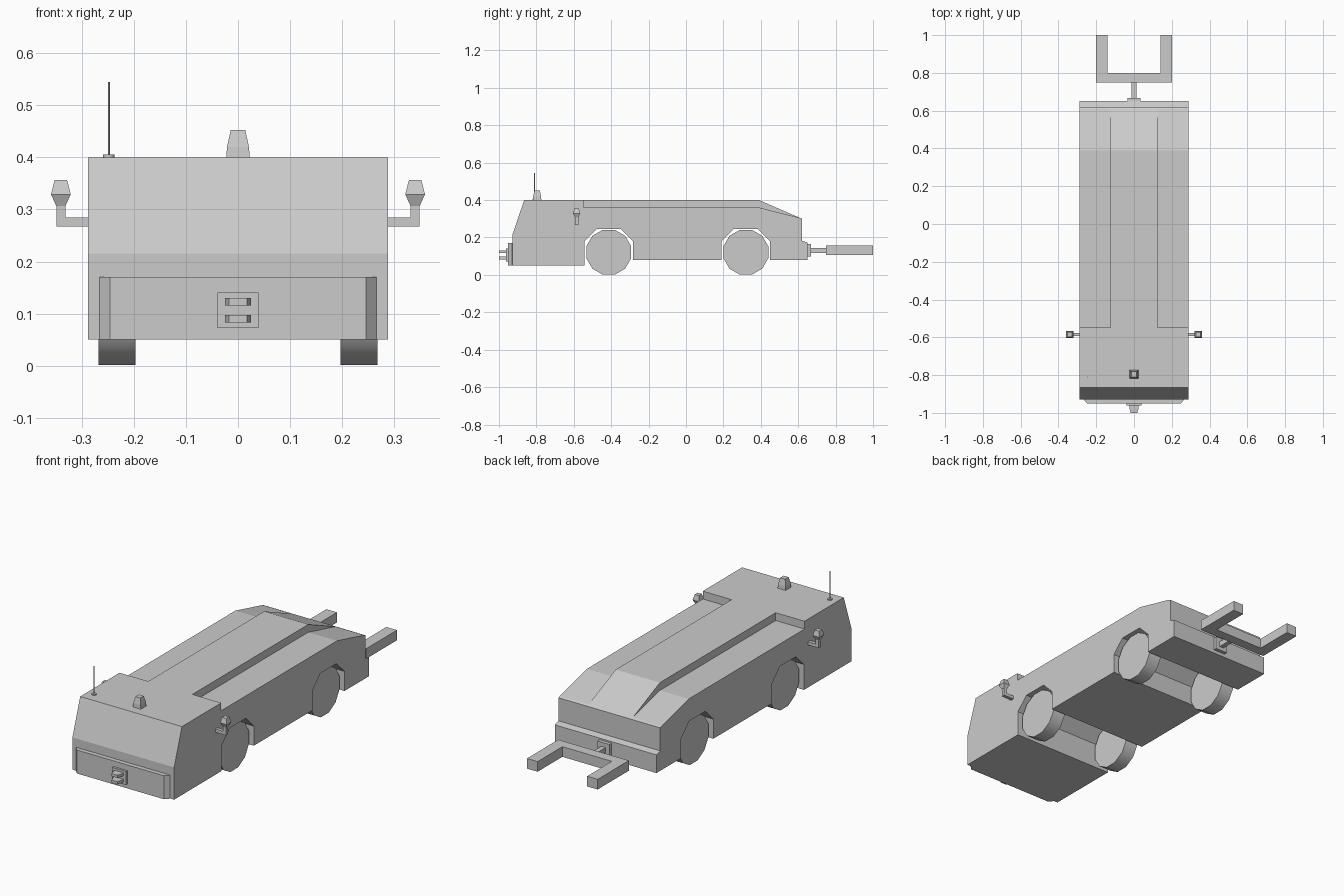
import bpy, bmesh, math
from mathutils import Matrix

cube = bpy.data.objects.get("Cube")
if cube:
    bpy.data.objects.remove(cube, do_unlink=True)

grey = bpy.data.materials.new("light grey")
grey.use_nodes = True
COLOUR = (0.6, 0.6, 0.6, 1)
grey.diffuse_color = COLOUR
grey.node_tree.nodes["Principled BSDF"].inputs["Base Color"].default_value = COLOUR


def finish(name, bm):
    bmesh.ops.recalc_face_normals(bm, faces=bm.faces)
    mesh = bpy.data.meshes.new(name)
    bm.to_mesh(mesh)
    bm.free()
    mesh.materials.append(grey)
    ob = bpy.data.objects.new(name, mesh)
    bpy.context.collection.objects.link(ob)
    return ob


def loft(name, rings):
    """Closed solid through rings of equal point count."""
    bm = bmesh.new()
    loops = [[bm.verts.new(p) for p in ring] for ring in rings]
    n = len(loops[0])
    for a, b in zip(loops, loops[1:]):
        for i in range(n):
            bm.faces.new((a[i], a[(i + 1) % n], b[(i + 1) % n], b[i]))
    bm.faces.new(loops[0])
    bm.faces.new(loops[-1])
    return finish(name, bm)


def side_prism(name, profile, x0, x1):
    return loft(name, [[(x, y, z) for y, z in profile] for x in (x0, x1)])


def plan_prism(name, outline, z0, z1):
    return loft(name, [[(x, y, z) for x, y in outline] for z in (z0, z1)])


def box(name, x0, x1, y0, y1, z0, z1):
    return plan_prism(name, [(x0, y0), (x1, y0), (x1, y1), (x0, y1)], z0, z1)


def square_stack(name, cx, cy, levels):
    """Stacked square sections given as (half width, height)."""
    return loft(name, [[(cx + sx * r, cy + sy * r, z)
                        for sx, sy in ((-1, -1), (1, -1), (1, 1), (-1, 1))]
                       for r, z in levels])


def cylinder(name, radius, depth, sides, matrix):
    bm = bmesh.new()
    bmesh.ops.create_cone(bm, cap_ends=True, segments=sides, radius1=radius,
                          radius2=radius, depth=depth, matrix=matrix)
    ob = finish(name, bm)
    bpy.ops.object.select_all(action='DESELECT')
    ob.select_set(True)
    bpy.context.view_layer.objects.active = ob
    bpy.ops.object.shade_smooth_by_angle(angle=math.radians(40))
    return ob


AXLES = (-0.413, 0.32)


def arch(y, z_in, z_out):
    return [(y - 0.13, z_in), (y - 0.13, 0.18), (y - 0.065, 0.245),
            (y + 0.065, 0.245), (y + 0.13, 0.18), (y + 0.13, z_out)]


# Hull with wheel channels running across the full width
hull = [(-0.928, 0.05)] + arch(AXLES[0], 0.05, 0.08) + arch(AXLES[1], 0.08, 0.08)
hull += [(0.65, 0.08), (0.65, 0.173), (0.62, 0.182), (0.62, 0.30),
         (0.39, 0.40), (-0.865, 0.40), (-0.928, 0.215)]
body = side_prism("body", hull, -0.288, 0.288)

# Lowered side decks on either side of the central engine cover
deck = [(-0.547, 0.36), (0.39, 0.36), (0.625, 0.301), (0.7, 0.301),
        (0.7, 0.5), (-0.547, 0.5)]
for s in (-1, 1):
    cutter = side_prism("deck_cutter", deck, s * 0.125, s * 0.4)
    cutter.hide_render = True
    mod = body.modifiers.new("deck", 'BOOLEAN')
    mod.operation = 'DIFFERENCE'
    mod.solver = 'EXACT'
    mod.object = cutter
    bpy.ops.object.select_all(action='DESELECT')
    bpy.context.view_layer.objects.active = body
    body.select_set(True)
    bpy.ops.object.modifier_apply(modifier=mod.name)
    bpy.data.objects.remove(cutter, do_unlink=True)

# Wheels
for y, place in zip(AXLES, ("front", "rear")):
    for s, side in ((-1, "right"), (1, "left")):
        m = (Matrix.Translation((s * 0.232, y, 0.121)) @ Matrix.Rotation(math.pi / 2, 4, 'Y')
             @ Matrix.Rotation(math.pi / 12, 4, 'Z'))
        cylinder(f"{place}_{side}_wheel", 0.124, 0.071, 12, m)

# Chamfered front bumper
plan_prism("front_bumper", [(-0.266, -0.92), (-0.266, -0.93), (-0.246, -0.951),
                            (0.246, -0.951), (0.266, -0.93), (0.266, -0.92)], 0.05, 0.17)

# Front coupling: plate and two tapered jaws
box("front_coupling_plate", -0.039, 0.039, -0.962, -0.945, 0.072, 0.141)
for z, place in ((0.09, "lower"), (0.123, "upper")):
    plan_prism(f"{place}_coupling_jaw", [(-0.025, -0.955), (-0.025, -0.972), (-0.017, -1.0),
                                         (0.017, -1.0), (0.025, -0.972), (0.025, -0.955)],
               z - 0.007, z + 0.007)

# Rear tow fork
box("rear_coupling_plate", -0.034, 0.034, 0.645, 0.668, 0.098, 0.165)
box("tow_bar", -0.012, 0.012, 0.66, 0.755, 0.117, 0.144)
plan_prism("tow_fork", [(-0.2, 0.748), (0.2, 0.748), (0.2, 1.0), (0.14, 1.0), (0.14, 0.8),
                        (-0.14, 0.8), (-0.14, 1.0), (-0.2, 1.0)], 0.106, 0.158)

# Side lamps on bent arms
for s, side in ((-1, "right"), (1, "left")):
    arm = [(0.28, 0.267), (0.348, 0.267), (0.348, 0.31), (0.331, 0.31),
           (0.331, 0.284), (0.28, 0.284)]
    loft(f"{side}_lamp_arm", [[(s * x, y, z) for x, z in arm] for y in (-0.594, -0.576)])
    square_stack(f"{side}_lamp", s * 0.34, -0.585,
                 [(0.009, 0.307), (0.019, 0.329), (0.012, 0.356)])

# Roof beacon
square_stack("beacon", 0, -0.796, [(0.023, 0.395), (0.021, 0.42), (0.014, 0.452)])

# Antenna
cylinder("antenna_base", 0.011, 0.01, 12, Matrix.Translation((-0.248, -0.81, 0.4)))
cylinder("antenna_rod", 0.002, 0.145, 8, Matrix.Translation((-0.248, -0.81, 0.4725)))
